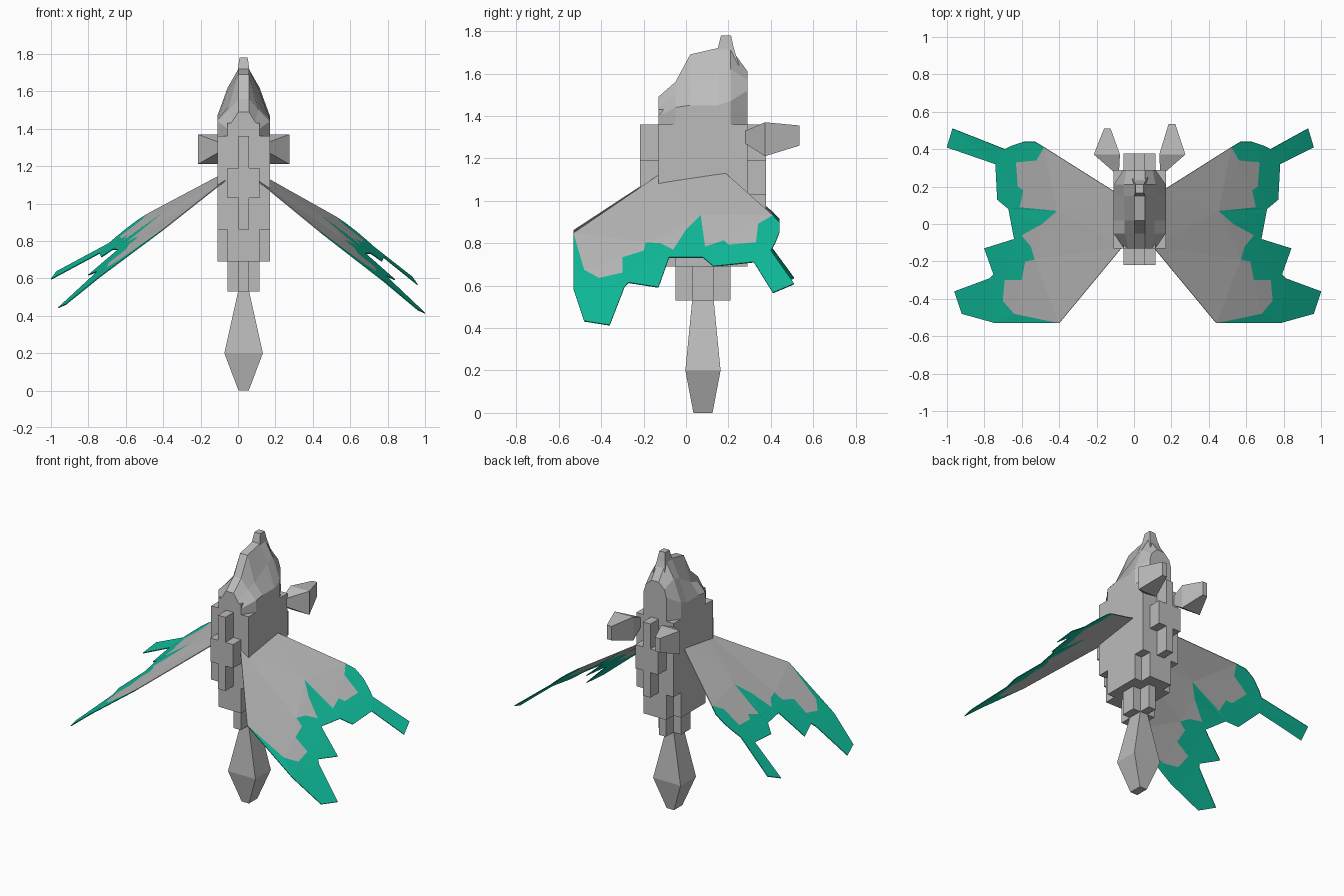
import bpy
import bmesh

cube = bpy.data.objects.get("Cube")
if cube:
    bpy.data.objects.remove(cube, do_unlink=True)

CX, CY = .03, .08  # centre line of the body


def material(name, color):
    mat = bpy.data.materials.new(name)
    mat.use_nodes = True
    mat.diffuse_color = color
    mat.node_tree.nodes["Principled BSDF"].inputs["Base Color"].default_value = color
    return mat


grey = material("stone grey", (.5, .5, .5, 1))
green = material("sea green", (.005, .51, .33, 1))


def finish(name, bm, materials=(grey,)):
    """Turn a bmesh into a named object with outward normals."""
    bmesh.ops.recalc_face_normals(bm, faces=bm.faces)
    mesh = bpy.data.meshes.new(name)
    bm.to_mesh(mesh)
    bm.free()
    for mat in materials:
        mesh.materials.append(mat)
    obj = bpy.data.objects.new(name, mesh)
    bpy.context.scene.collection.objects.link(obj)
    return obj


def loft(name, rings):
    """Skin a list of equal-length closed rings and cap both ends."""
    bm = bmesh.new()
    loops = [[bm.verts.new(p) for p in ring] for ring in rings]
    count = len(loops[0])
    for low, high in zip(loops, loops[1:]):
        for i in range(count):
            j = (i + 1) % count
            bm.faces.new((low[i], low[j], high[j], high[i]))
    bm.faces.new(loops[0])
    bm.faces.new(loops[-1])
    bmesh.ops.triangulate(bm, faces=[f for f in bm.faces if len(f.verts) > 4])
    return finish(name, bm)


def flat_ring(x0, x1, y0, y1, z):
    return [(x0, y0, z), (x1, y0, z), (x1, y1, z), (x0, y1, z)]


def upright_ring(x0, x1, y, z0, z1):
    return [(x0, y, z0), (x1, y, z0), (x1, y, z1), (x0, y, z1)]


def block(name, half_x, half_y, bottom, top):
    loft(name, [flat_ring(CX - half_x, CX + half_x, CY - half_y, CY + half_y, z)
                for z in (bottom, top)])


# Stepped body made of nested blocks
WIDE, MID, THIN = .14, .085, .0275
block("torso", WIDE, .21, .86, 1.36)
block("lower_torso_long", MID, .21, .69, .87)
block("lower_torso_wide", WIDE, .13, .69, .87)
block("breast_and_back_column", THIN, .298, .86, 1.36)
block("breast_and_back_crossbar", MID, .298, 1.03, 1.19)
block("hip_wide", MID, .05, .53, .70)
block("hip_long", THIN, .13, .53, .70)
block("nape", MID, .21, 1.35, 1.43)

# Head: stations from front to back with cheek, brow and ridge heights
stations = [
    # y, cheek width, cheek z, brow width, brow z, ridge z
    (-.13, MID, 1.40, .06, 1.44, 1.49),
    (-.05, WIDE, 1.44, .08, 1.50, 1.56),
    (.02, WIDE, 1.45, .08, 1.52, 1.69),
    (.15, WIDE, 1.45, MID, 1.60, 1.72),
    (.21, WIDE, 1.47, MID, 1.62, 1.72),
    (.29, MID, 1.52, .07, 1.57, 1.61),
]
head_rings = []
for y, cheek, cheek_z, brow, brow_z, ridge_z in stations:
    half = [(cheek, 1.35), (cheek, cheek_z), (brow, brow_z), (THIN, ridge_z)]
    head_rings.append([(CX + w, y, z) for w, z in half]
                      + [(CX - w, y, z) for w, z in reversed(half)])
loft("head", head_rings)

loft("crest", [flat_ring(CX - w, CX + w, y0, y1, z) for w, y0, y1, z in (
    (.045, .12, .25, 1.64), (.03, .15, .225, 1.72), (.022, .165, .212, 1.78))])

# Tail: four-sided drop hanging below the hips
loft("tail", [flat_ring(CX - w, CX + w, CY - d, CY + d, z) for w, d, z in (
    (.0275, .045, 0), (.103, .083, .2), (.0275, .05, .54))])

# Pair of small feet flaring out behind the body
for side, reach, name in ((1, .535, "left_foot"), (-1, .51, "right_foot")):
    rings = []
    for inner, outer, y, z0, z1 in ((.11, .14, .28, 1.27, 1.33),
                                    (.105, .245, .372, 1.21, 1.37),
                                    (.155, .19, reach, 1.26, 1.355)):
        rings.append(upright_ring(CX + side * inner, CX + side * outer, y, z0, z1))
    loft(name, rings)

# Wing outlines seen from above; the colour border is shared by both colours
hind_border = [(.52, .41), (.56, .34), (.67, .33), (.66, .2), (.63, .18),
               (.65, .09), (.45, .07)]
hind_edge = [(.71, .08), (.77, .13), (.78, .32), (.96, .41), (.93, .51),
             (.73, .4), (.69, .42), (.63, .44), (.57, .44)]
fore_border = [(.45, .07), (.53, 0), (.64, -.06), (.59, -.12), (.57, -.19),
               (.62, -.2), (.64, -.3), (.73, -.3), (.74, -.41), (.68, -.48),
               (.44, -.53)]
fore_edge = [(.78, -.53), (.96, -.48), (1, -.36), (.81, -.29), (.79, -.27),
             (.84, -.13), (.68, -.08), (.71, .08)]
root = [(.1, -.12), (.1, .145)]


def wing_height(x, y):
    """Gently drooping surface that every wing panel follows."""
    run = x - .17
    return 1.13 - .6 * run - .2 * run * run + .15 * (y - .18)


def wing(name, mirrored):
    bm = bmesh.new()
    panels = ((root + hind_border + fore_border[1:], 0),
              (hind_border + hind_edge, 1), (fore_border + fore_edge, 1))
    for outline, index in panels:
        verts = []
        for x, y in outline:
            z = wing_height(x, y)
            if mirrored:
                z += .03 * x
                shift = 0 if y > .3 and x > .9 else .04
                if shift == 0:
                    shift = -.04
                x = shift - x
            verts.append(bm.verts.new((x, y, z)))
        face = bm.faces.new(verts)
        face.material_index = index
    bmesh.ops.remove_doubles(bm, verts=bm.verts, dist=.0005)
    bmesh.ops.triangulate(bm, faces=bm.faces)
    obj = finish(name, bm, (grey, green))
    skin = obj.modifiers.new("thickness", "SOLIDIFY")
    skin.thickness = .005
    skin.offset = 0


wing("left_wing", False)
wing("right_wing", True)
